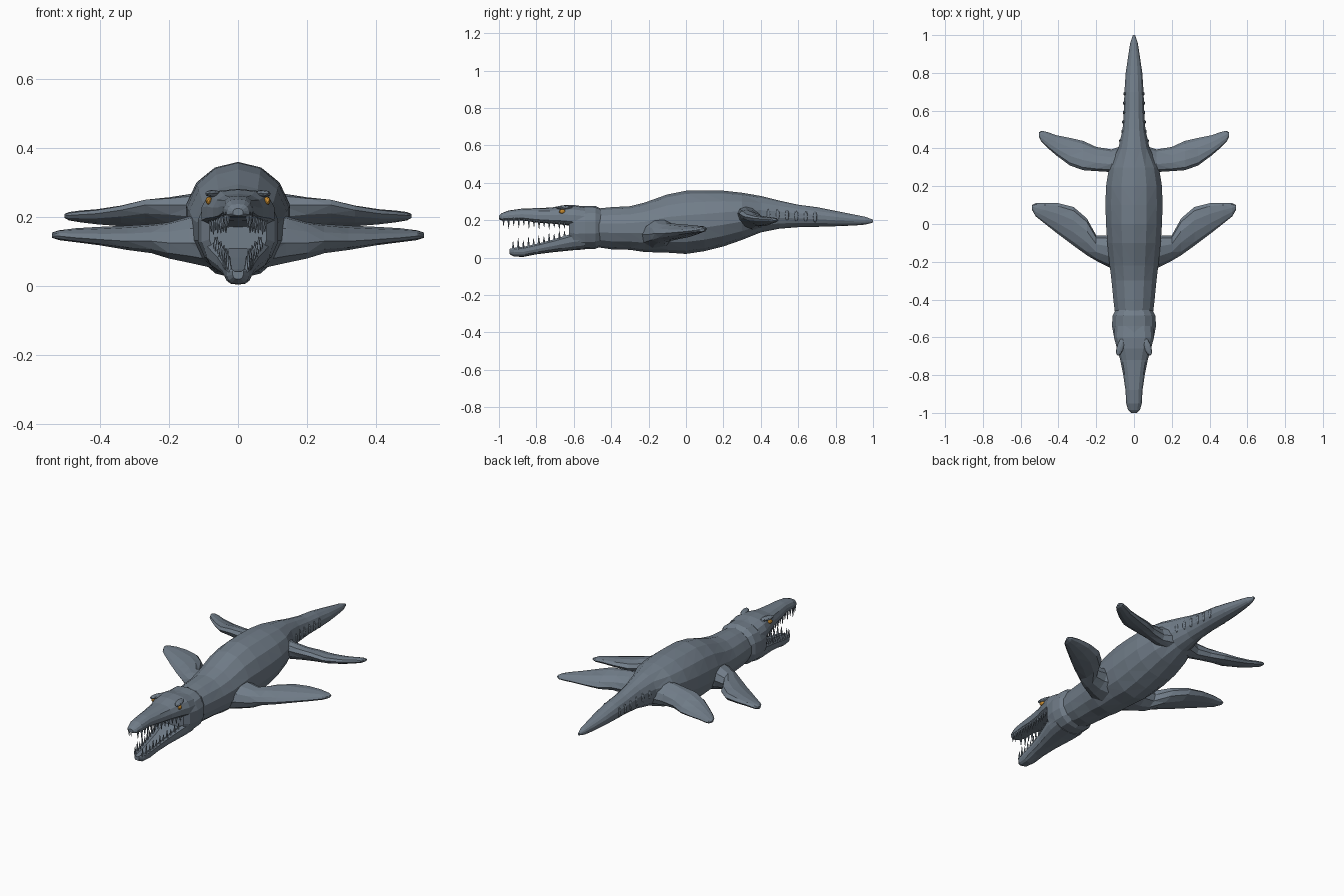
import bpy, bmesh, math
from mathutils import Vector, Matrix

cube = bpy.data.objects.get("Cube")
if cube:
    bpy.data.objects.remove(cube, do_unlink=True)


def material(name, rgb):
    m = bpy.data.materials.new(name)
    m.use_nodes = True
    m.diffuse_color = (*rgb, 1)
    m.node_tree.nodes["Principled BSDF"].inputs["Base Color"].default_value = (*rgb, 1)
    return m


SKIN = material("slate skin", (0.165, 0.205, 0.25))
AMBER = material("amber eye", (0.6, 0.27, 0.03))


def finish(name, bm, mat=SKIN):
    bmesh.ops.recalc_face_normals(bm, faces=bm.faces)
    mesh = bpy.data.meshes.new(name)
    bm.to_mesh(mesh)
    bm.free()
    mesh.materials.append(mat)
    obj = bpy.data.objects.new(name, mesh)
    bpy.context.collection.objects.link(obj)
    return obj


def loft(name, rings):
    """Skin a list of equal point rings and cap both ends."""
    bm = bmesh.new()
    loops = [[bm.verts.new(p) for p in ring] for ring in rings]
    n = len(loops[0])
    for a, b in zip(loops, loops[1:]):
        for i in range(n):
            j = (i + 1) % n
            bm.faces.new((a[i], a[j], b[j], b[i]))
    bm.faces.new(loops[0])
    bm.faces.new(loops[-1])
    bmesh.ops.triangulate(bm, faces=[f for f in bm.faces if len(f.verts) == 4])
    return finish(name, bm)


def power(v, e):
    return math.copysign(abs(v) ** e, v)


def cross_section(y, w, low, high, mid=0.5, square=1.0, trough=0.0, sides=14):
    """Rounded ring across the spine; trough sinks the middle of its top."""
    zm = low + (high - low) * mid
    ring = []
    for k in range(sides):
        a = math.tau * k / sides + math.pi / 2
        x, s = w * power(math.cos(a), square), power(math.sin(a), square)
        z = zm + s * ((high - zm) if s > 0 else (zm - low))
        if s > 0 and abs(x) < 0.7 * w:
            z -= trough * (high - low)
        ring.append((x, y, z))
    return ring


# Trunk and tail: y, half width, bottom, top
trunk = [(-.5, .10, .06, .26), (-.4, .112, .045, .27), (-.3, .122, .042, .275),
         (-.22, .132, .03, .295), (-.1, .145, .027, .338), (0, .152, .02, .358),
         (.1, .155, .035, .36), (.2, .152, .06, .358), (.3, .135, .095, .347),
         (.4, .085, .135, .33), (.5, .062, .155, .305), (.6, .055, .163, .283),
         (.7, .052, .165, .27), (.8, .045, .168, .25), (.9, .03, .172, .23),
         (.96, .02, .177, .218), (1, .006, .188, .203)]
loft("body_and_tail", [cross_section(*s) for s in trunk])

# Skull, with a collar edge behind it
skull = [(-.455, .098, .06, .262), (-.485, .116, .047, .277), (-.54, .119, .045, .275),
         (-.6, .108, .042, .28), (-.625, .085, .06, .27)]
loft("skull", [cross_section(*s, square=.85) for s in skull])

# Jaws
upper = [(-.54, .105, .165, .272), (-.6, .108, .168, .282), (-.66, .092, .176, .28),
         (-.72, .074, .182, .268), (-.8, .058, .188, .265), (-.88, .046, .2, .262),
         (-.95, .042, .198, .252), (-.985, .032, .2, .238), (-1, .015, .205, .225)]
loft("upper_jaw", [cross_section(*s, mid=.3, square=.75) for s in upper])

lower = [(-.54, .1, .044, .155), (-.6, .094, .04, .142), (-.66, .078, .034, .122),
         (-.72, .062, .028, .102), (-.8, .048, .018, .08), (-.87, .04, .004, .064),
         (-.92, .033, .006, .058), (-.945, .016, .02, .05)]
loft("lower_jaw", [cross_section(*s, mid=.65, square=.75, trough=.25) for s in lower])


def sample(table, y):
    for a, b in zip(table, table[1:]):
        if b[0] <= y <= a[0]:
            t = (y - a[0]) / (b[0] - a[0])
            return [p + (q - p) * t for p, q in zip(a, b)]
    return table[-1]


def teeth(name, table, start, end, count, edge, direction):
    """Row of spikes down both sides of a jaw, with alternating lengths."""
    bm = bmesh.new()
    for i in range(count):
        t = i / (count - 1)
        y = start + (end - start) * t
        row = sample(table, y)
        length = (.026 + .02 * t) * (1 if i % 2 else .68)
        for side in (-1, 1):
            turn = Matrix.Rotation(math.pi if direction < 0 else 0, 4, "X")
            place = Matrix.Translation((side * row[1] * .82, y,
                                        row[edge] + direction * (length / 2 - .008)))
            bmesh.ops.create_cone(bm, cap_ends=True, segments=5, radius1=.008,
                                  radius2=.0012, depth=length + .016,
                                  matrix=place @ turn)
    finish(name, bm)


teeth("upper_teeth", upper, -.65, -.975, 13, 2, -1)
teeth("lower_teeth", lower, -.65, -.925, 11, 3, 1)


def ellipsoid(name, center, size, mat=SKIN, tilt=0):
    bm = bmesh.new()
    m = (Matrix.Translation(center) @ Matrix.Rotation(tilt, 4, "Z")
         @ Matrix.Diagonal((*size, 1)))
    bmesh.ops.create_icosphere(bm, subdivisions=2, radius=1, matrix=m)
    return finish(name, bm, mat)


def flipper(name, side, table, sides=10):
    """Each station: x, lead y, lead z, trail y, trail z, half thickness."""
    rings = []
    for x, ly, lz, ty, tz, h in table:
        lead, trail = Vector((side * x, ly, lz)), Vector((side * x, ty, tz))
        mid, half = (lead + trail) / 2, (lead - trail) / 2
        rings.append([mid + half * math.cos(a) + Vector((0, 0, h * math.sin(a)))
                      for a in (math.tau * k / sides for k in range(sides))])
    loft(name, rings)


front = [(.06, -.27, .12, -.01, .15, .085), (.14, -.225, .125, -.06, .145, .068),
         (.2, -.195, .125, -.06, .14, .053), (.25, -.165, .13, .03, .145, .042),
         (.32, -.115, .13, .09, .15, .034), (.4, -.055, .135, .11, .155, .025),
         (.47, 0, .14, .112, .155, .019), (.52, .04, .145, .11, .15, .014),
         (.54, .075, .145, .1, .15, .007)]
rear = [(.04, .26, .24, .42, .2, .07), (.12, .275, .235, .395, .19, .053),
        (.2, .28, .235, .408, .19, .04), (.27, .285, .235, .44, .185, .034),
        (.34, .31, .22, .456, .187, .026), (.41, .362, .21, .47, .192, .02),
        (.46, .405, .207, .487, .197, .016), (.49, .435, .205, .494, .2, .012),
        (.503, .462, .204, .485, .203, .006)]

for side, label in ((1, "left"), (-1, "right")):
    flipper(label + "_front_flipper", side, front)
    flipper(label + "_rear_flipper", side, rear)
    # Eye under a heavy brow
    ellipsoid(label + "_eye", (side * .084, -.662, .247), (.009, .018, .012), AMBER, side * .3)
    ellipsoid(label + "_brow", (side * .072, -.65, .268), (.019, .05, .011), SKIN, side * .3)
    # Skin folds along the root of the tail
    for i in range(6):
        y = .44 + i * .05
        row = sample(trunk[::-1], y)
        ellipsoid(f"{label}_tail_fold_{i + 1}", (side * row[1] * .93, y, (row[2] + row[3]) / 2),
                  (.008, .011, .03))
